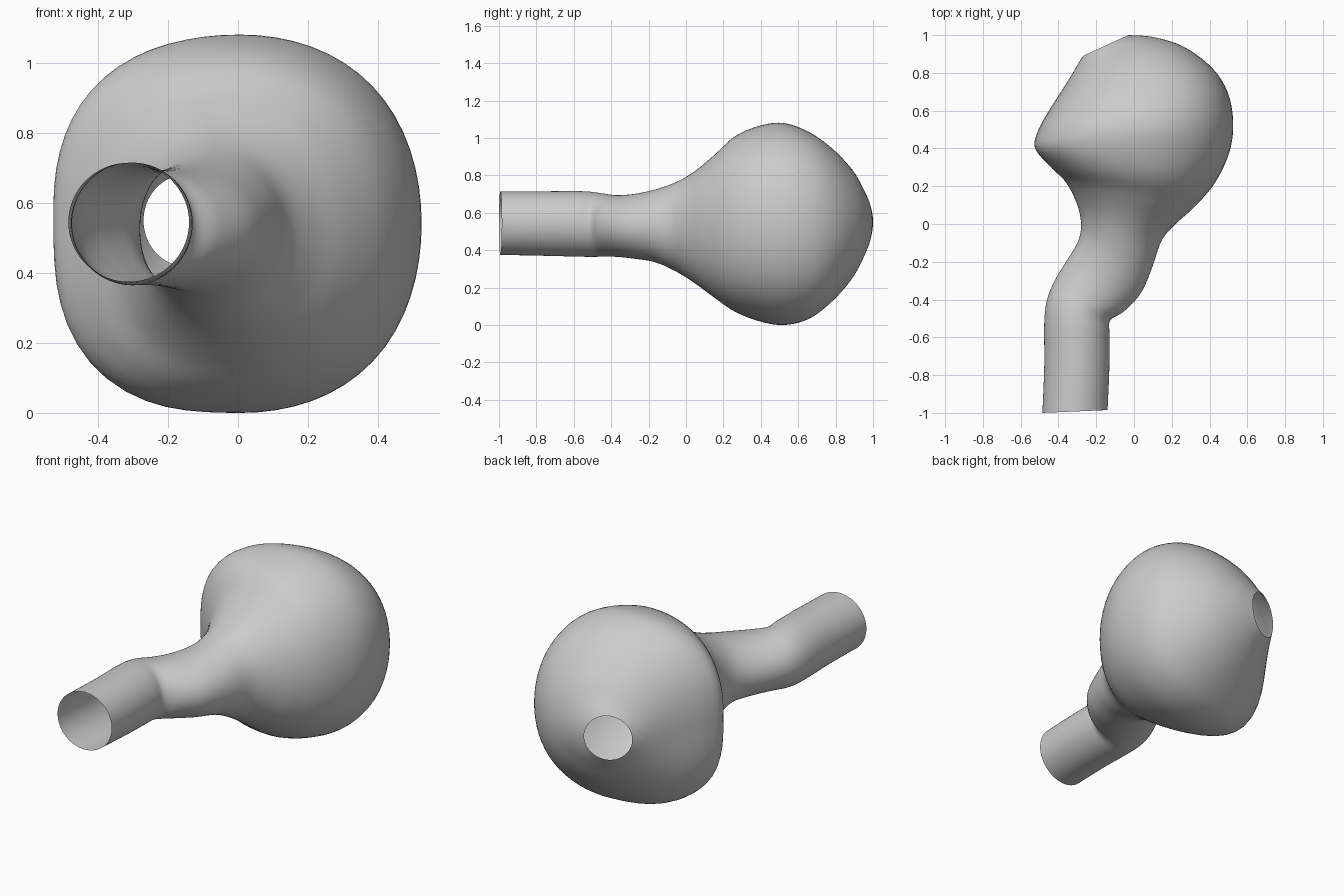
import bpy, bmesh, math
from mathutils import Vector

cube = bpy.data.objects.get("Cube")
if cube:
    bpy.data.objects.remove(cube, do_unlink=True)

SEGMENTS, STEPS = 64, 5

# Cross-sections: left edge x, y, right edge x, y, bottom z, top z
sections = [
    (-.485, -1.0, -.14, -.985, .375, .715),
    (-.475, -.75, -.13, -.75, .37, .715),
    (-.475, -.52, -.13, -.58, .365, .715),
    (-.46, -.4, -.125, -.51, .365, .705),
    (-.42, -.3, -.05, -.46, .365, .695),
    (-.36, -.2, .04, -.36, .355, .70),
    (-.3, -.1, .1, -.22, .335, .725),
    (-.28, -.01, .145, -.09, .285, .765),
    (-.3, .1, .215, -.005, .225, .82),
    (-.36, .22, .325, .095, .145, .91),
    (-.45, .31, .43, .22, .07, 1.01),
    (-.525, .405, .505, .38, .02, 1.065),
    (-.505, .5, .525, .54, 0, 1.08),
    (-.45, .6, .495, .7, .03, 1.035),
    (-.38, .71, .41, .83, .12, .95),
    (-.33, .79, .26, .94, .235, .845),
    (-.295, .85, .1, .99, .35, .74),
    (-.27, .89, -.03, 1.0, .42, .68),
]


def blend(a, b, c, d, t):
    """Smooth curve through b and c."""
    return b + (c - a) * t / 2 + (a - 2.5 * b + 2 * c - d / 2) * t**2 \
        + (1.5 * (b - c) + (d - a) / 2) * t**3


def smooth_sections(keys):
    last = len(keys) - 1
    for i in range(last):
        near = [keys[max(0, min(last, i + k))] for k in (-1, 0, 1, 2)]
        for s in range(STEPS):
            yield [blend(*v, s / STEPS) for v in zip(*near)]
    yield keys[-1]


def ring(bm, lx, ly, rx, ry, low, high):
    left, right = Vector((lx, ly, 0)), Vector((rx, ry, 0))
    centre = (left + right) / 2 + Vector((0, 0, (low + high) / 2))
    side, up = (right - left) / 2, Vector((0, 0, (high - low) / 2))
    # only the bulb is uneven, the neck and openings stay elliptical
    uneven = max(0, min(1, (up.z - .2) / .3))
    verts = []
    for i in range(SEGMENTS):
        a = math.tau * i / SEGMENTS
        x, z = math.cos(a), math.sin(a)
        # fuller diagonals, most of all at the lower left
        full = .13 if x < 0 and z < 0 else .03
        swell = 1 + full * uneven * math.sin(2 * a)**2
        lift = .1 * uneven * max(0, -x)**2
        verts.append(bm.verts.new(centre + side * x * swell
                                  + up * (z * swell + lift)))
    return verts


# Open hollow shell: neck, bend, bulb and rear opening
bm = bmesh.new()
rings = [ring(bm, *s) for s in smooth_sections(sections)]
for a, b in zip(rings, rings[1:]):
    for i in range(SEGMENTS):
        j = (i + 1) % SEGMENTS
        bm.faces.new((a[i], a[j], b[j], b[i]))
mesh = bpy.data.meshes.new("hollow_bulb")
bm.to_mesh(mesh)
bm.free()

# Plain grey surface
grey = bpy.data.materials.new("grey")
grey.use_nodes = True
colour = (.6, .6, .6, 1)
grey.diffuse_color = colour
grey.node_tree.nodes["Principled BSDF"].inputs["Base Color"].default_value = colour
mesh.materials.append(grey)

bulb = bpy.data.objects.new("hollow_bulb", mesh)
bpy.context.collection.objects.link(bulb)
bpy.context.view_layer.objects.active = bulb
bulb.select_set(True)
bpy.ops.object.shade_smooth()
